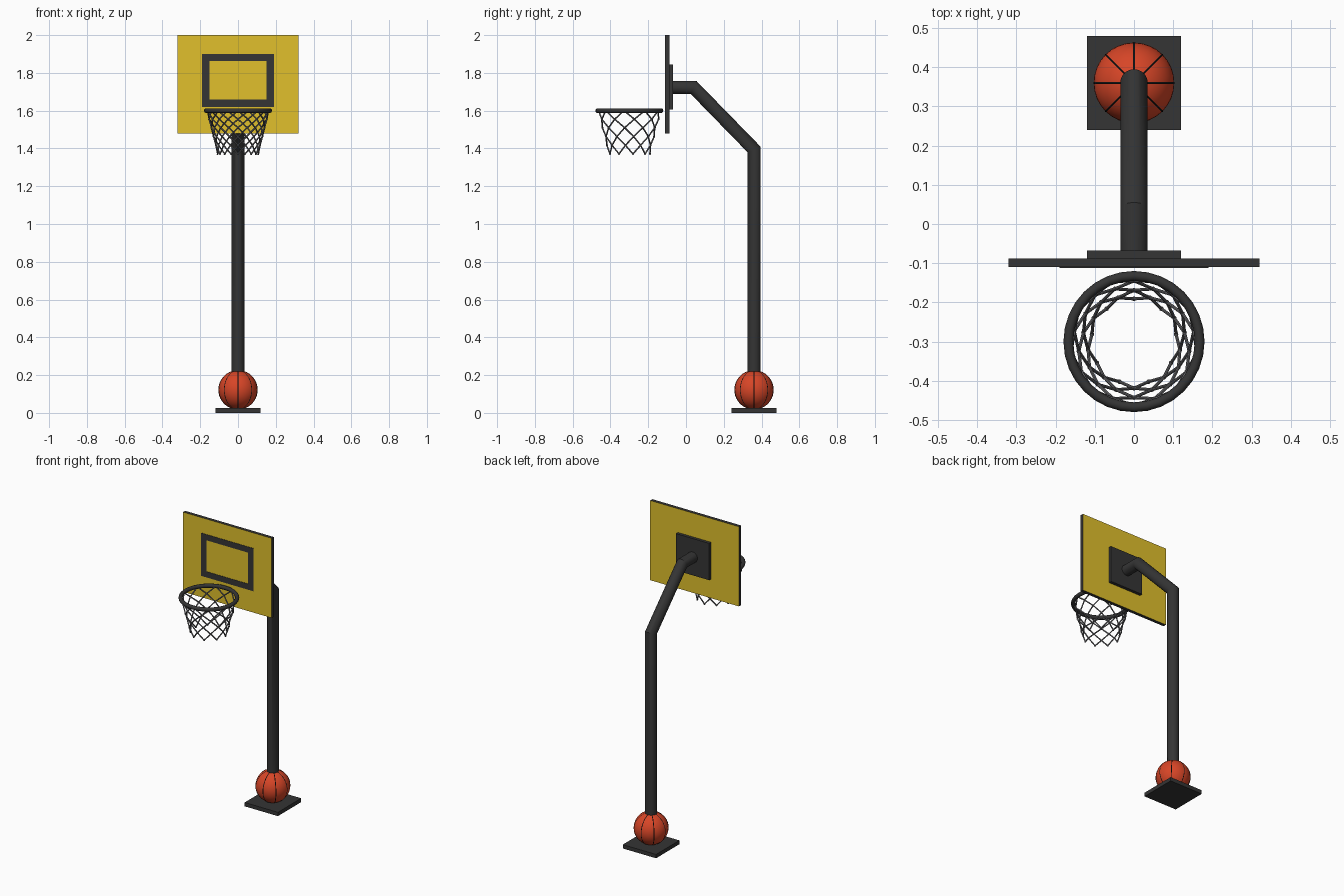
import bpy, bmesh, math
from mathutils import Vector, Matrix

if "Cube" in bpy.data.objects:
    bpy.data.objects.remove(bpy.data.objects["Cube"])


def material(name, rgb):
    m = bpy.data.materials.new(name)
    m.diffuse_color = (*rgb, 1)
    m.use_nodes = True
    m.node_tree.nodes["Principled BSDF"].inputs["Base Color"].default_value = m.diffuse_color
    return m


dark = material("charcoal", (0.035, 0.035, 0.035))
yellow = material("yellow", (0.75, 0.53, 0.025))
orange = material("orange", (0.68, 0.06, 0.02))
black = material("black", (0.008, 0.008, 0.008))
cord = material("cord_grey", (0.16, 0.16, 0.17))


def finish(name, bm, mats, smooth=False):
    me = bpy.data.meshes.new(name)
    bmesh.ops.recalc_face_normals(bm, faces=bm.faces)
    bm.to_mesh(me)
    bm.free()
    for m in mats:
        me.materials.append(m)
    ob = bpy.data.objects.new(name, me)
    bpy.context.collection.objects.link(ob)
    if smooth:
        bpy.ops.object.select_all(action='DESELECT')
        ob.select_set(True)
        bpy.context.view_layer.objects.active = ob
        bpy.ops.object.shade_smooth_by_angle(angle=math.radians(35))
    return ob


def add_box(bm, lo, hi):
    lo, hi = Vector(lo), Vector(hi)
    mat = Matrix.Translation((lo + hi) / 2) @ Matrix.Diagonal((*(hi - lo), 1))
    bmesh.ops.create_cube(bm, size=1, matrix=mat)


def box(name, lo, hi, mat):
    bm = bmesh.new()
    add_box(bm, lo, hi)
    return finish(name, bm, [mat])


def add_torus(bm, major, minor, n, m, matrix):
    rings = []
    for i in range(n):
        a = math.tau * i / n
        ring = []
        for j in range(m):
            b = math.tau * j / m
            r = major + minor * math.cos(b)
            p = Vector((r * math.cos(a), r * math.sin(a), minor * math.sin(b)))
            ring.append(bm.verts.new(matrix @ p))
        rings.append(ring)
    for i in range(n):
        p, q = rings[i], rings[(i + 1) % n]
        for j in range(m):
            k = (j + 1) % m
            bm.faces.new((p[j], q[j], q[k], p[k]))


# Base plate and the mounting plate behind the board
box("base_plate", (-0.12, 0.24, 0), (0.12, 0.48, 0.025), dark)
box("mounting_plate", (-0.12, -0.088, 1.605), (0.12, -0.068, 1.845), dark)

# Ball at the foot of the pole, with four meridian seams
centre = Matrix.Translation((0, 0.36, 0.122))
bm = bmesh.new()
bmesh.ops.create_uvsphere(bm, u_segments=32, v_segments=20, radius=0.103, matrix=centre)
finish("ball", bm, [orange], True)
bm = bmesh.new()
for i in range(4):
    turn = Matrix.Rotation(math.pi / 4 * i, 4, 'Z') @ Matrix.Rotation(math.pi / 2, 4, 'X')
    add_torus(bm, 0.1012, 0.003, 40, 6, centre @ turn)
finish("ball_seams", bm, [black], True)

# Bent pole: a round section mitred at each bend
path = [Vector(p) for p in ((0, 0.36, 0.10), (0, 0.36, 1.395),
                            (0, 0.04, 1.723), (0, -0.07, 1.723))]
dirs = [(b - a).normalized() for a, b in zip(path, path[1:])]
bm = bmesh.new()
rings, side = [], Vector((1, 0, 0))
for i, p in enumerate(path):
    d0, d1 = dirs[max(i - 1, 0)], dirs[min(i, len(dirs) - 1)]
    tangent = (d0 + d1).normalized()
    stretch = 1 / tangent.dot(d0)
    up = tangent.cross(side) * stretch
    rings.append([bm.verts.new(p + 0.035 * (side * math.cos(a) + up * math.sin(a)))
                  for a in (math.tau * k / 24 for k in range(24))])
for p, q in zip(rings, rings[1:]):
    for k in range(24):
        bm.faces.new((p[k], p[k - 1], q[k - 1], q[k]))
bm.faces.new(rings[0])
bm.faces.new(rings[-1])
finish("pole", bm, [dark], True)

# Backboard: yellow faces, dark edges
bm = bmesh.new()
add_box(bm, (-0.32, -0.11, 1.48), (0.32, -0.088, 2.0))
bm.normal_update()
for f in bm.faces:
    f.material_index = 1 if abs(f.normal.y) > 0.5 else 0
finish("backboard", bm, [dark, yellow])

# Target frame on the front of the board
bm = bmesh.new()
y0, y1 = -0.112, -0.109
for s in (-1, 1):
    x0, x1 = sorted((s * 0.15, s * 0.19))
    add_box(bm, (x0, y0, 1.62), (x1, y1, 1.90))
for z0, z1 in ((1.62, 1.658), (1.862, 1.90)):
    add_box(bm, (-0.15, y0, z0), (0.15, y1, z1))
finish("target_frame", bm, [dark])

# Hoop ring
bm = bmesh.new()
add_torus(bm, 0.1675, 0.0125, 32, 12, Matrix.Translation((0, -0.30, 1.60)))
finish("hoop", bm, [dark], True)

# Net: two sets of crossing strands with a knot at every crossing
N = 9
radii = (0.163, 0.155, 0.143, 0.131, 0.119, 0.109)
levels = (1.60, 1.555, 1.51, 1.463, 1.417, 1.371)


def node(row, i):
    a = math.pi / 2 + math.tau / N * (i + (0 if row % 2 else 0.5))
    return Vector((radii[row] * math.cos(a), -0.30 + radii[row] * math.sin(a), levels[row]))


bm = bmesh.new()
for row in range(len(radii)):
    for i in range(N):
        p = node(row, i)
        if row:
            bmesh.ops.create_icosphere(bm, subdivisions=1, radius=0.0065,
                                       matrix=Matrix.Translation(p))
        if row == len(radii) - 1:
            continue
        for j in ((i - 1, i) if row % 2 else (i, i + 1)):
            q = node(row + 1, j)
            d = q - p
            mat = Matrix.Translation((p + q) / 2) @ d.to_track_quat('Z', 'Y').to_matrix().to_4x4()
            bmesh.ops.create_cone(bm, cap_ends=True, segments=8, radius1=0.004,
                                  radius2=0.004, depth=d.length, matrix=mat)
finish("net", bm, [cord], True)
